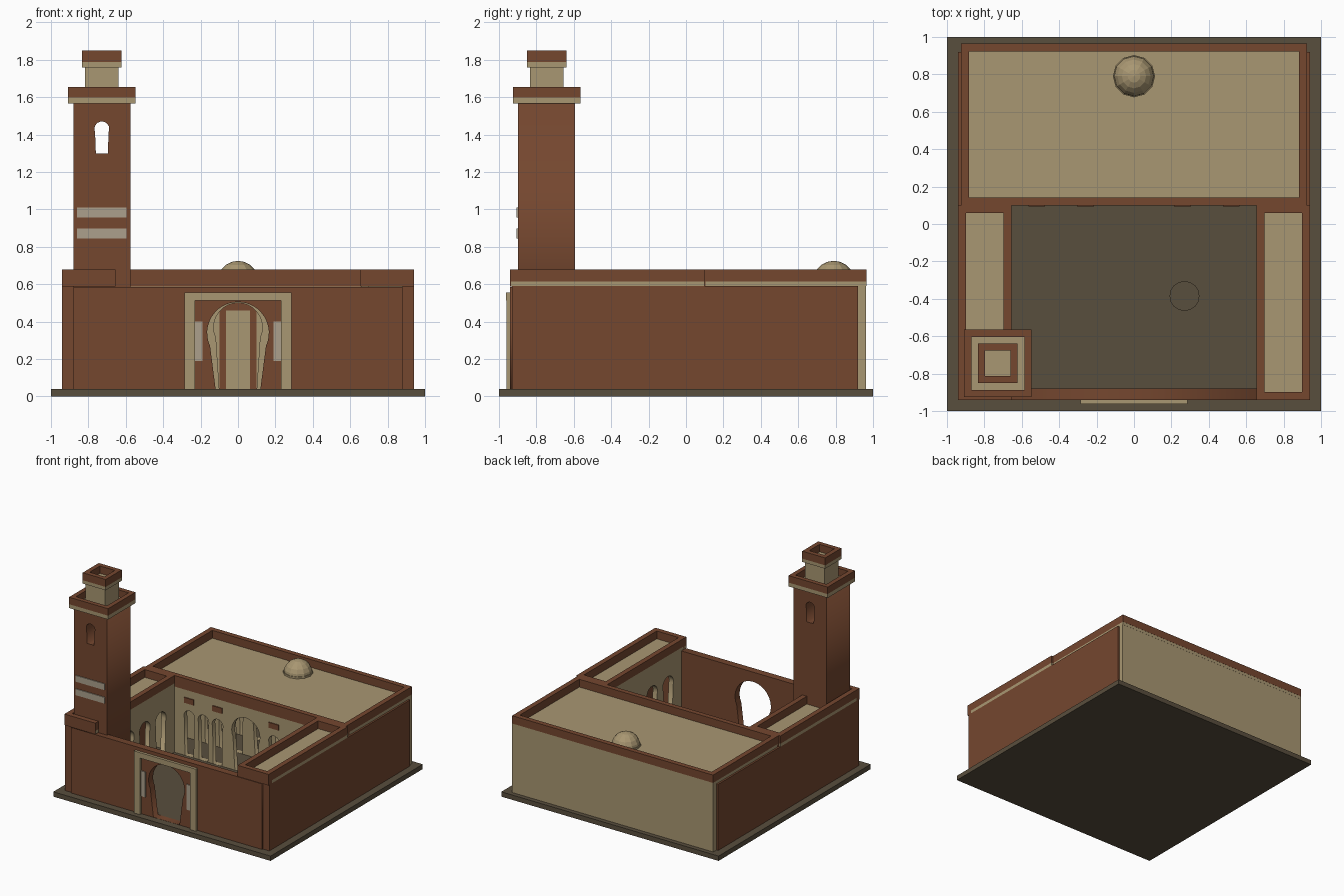
import bpy, bmesh, math
from mathutils import Matrix

if "Cube" in bpy.data.objects:
    bpy.data.objects.remove(bpy.data.objects["Cube"])


def material(name, rgb):
    m = bpy.data.materials.new(name)
    lin = [((c / 255 + 0.055) / 1.055) ** 2.4 for c in rgb]
    m.diffuse_color = (*lin, 1)
    m.use_nodes = True
    m.node_tree.nodes["Principled BSDF"].inputs["Base Color"].default_value = m.diffuse_color
    return m


BROWN = material("terracotta", (117, 71, 47))
TAN = material("sandstone", (169, 151, 114))
DARK = material("dark_paving", (89, 78, 61))
GREY = material("pale_tile", (172, 160, 140))


def finish(name, bm, mat):
    bmesh.ops.recalc_face_normals(bm, faces=bm.faces)
    me = bpy.data.meshes.new(name)
    bm.to_mesh(me)
    bm.free()
    me.materials.append(mat)
    ob = bpy.data.objects.new(name, me)
    bpy.context.collection.objects.link(ob)
    return ob


def boxes(name, mat, bounds):
    """One object from boxes given as x0, x1, y0, y1, z0, z1."""
    bm = bmesh.new()
    for b in bounds:
        lo, hi = [min(b[i:i + 2]) for i in (0, 2, 4)], [max(b[i:i + 2]) for i in (0, 2, 4)]
        size = [h - l for l, h in zip(lo, hi)]
        mid = [(h + l) / 2 for l, h in zip(lo, hi)]
        bmesh.ops.create_cube(bm, size=1, matrix=Matrix.Translation(mid) @ Matrix.Diagonal((*size, 1)))
    return finish(name, bm, mat)


def ring(name, x0, x1, y0, y1, z0, z1, t, front_z=None):
    """Parapet of four beams; the front beam may reach lower."""
    fz = z0 if front_z is None else front_z
    boxes(name, BROWN, [(x0, x1, y0, y0 + t, fz, z1), (x0, x1, y1 - t, y1, z0, z1),
                        (x0, x0 + t, y0 + t, y1 - t, z0, z1), (x1 - t, x1, y0 + t, y1 - t, z0, z1)])


def horseshoe(u, base, w, cz, r, n=18):
    """Horseshoe arch outline with foot half-width w."""
    a0 = math.radians(-25)
    a1 = math.pi - a0
    arc = [(u + r * math.cos(a0 + (a1 - a0) * i / n), cz + r * math.sin(a0 + (a1 - a0) * i / n))
           for i in range(n + 1)]
    return [(u + w, base)] + arc + [(u - w, base)]


def panel(name, mat, u0, u1, z0, z1, holes, d0, d1, along_y=False):
    """Upright wall with openings, between depths d0 and d1."""
    cu = bpy.data.curves.new(name, 'CURVE')
    cu.dimensions = '2D'
    cu.fill_mode = 'BOTH'
    cu.extrude = (d1 - d0) / 2
    for pts in [[(u0, z0), (u1, z0), (u1, z1), (u0, z1)]] + holes:
        sp = cu.splines.new('POLY')
        sp.points.add(len(pts) - 1)
        for p, (u, z) in zip(sp.points, pts):
            p.co = (u, z, 0, 1)
        sp.use_cyclic_u = True
    tmp = bpy.data.objects.new(name + "_curve", cu)
    bpy.context.collection.objects.link(tmp)
    dg = bpy.context.evaluated_depsgraph_get()
    me = bpy.data.meshes.new_from_object(tmp.evaluated_get(dg))
    bm = bmesh.new()
    bm.from_mesh(me)
    bpy.data.objects.remove(tmp)
    bpy.data.meshes.remove(me)
    bmesh.ops.remove_doubles(bm, verts=bm.verts, dist=1e-5)
    mid = (d0 + d1) / 2
    rot = Matrix.Rotation(math.pi / 2, 4, 'X')
    if along_y:
        rot = Matrix.Translation((mid, 0, 0)) @ Matrix.Rotation(math.pi / 2, 4, 'Z') @ rot
    else:
        rot = Matrix.Translation((0, mid, 0)) @ rot
    bmesh.ops.transform(bm, matrix=rot, verts=bm.verts)
    return finish(name, bm, mat)


# Ground slab and courtyard basin
boxes("base_slab", DARK, [(-1, 1, -1, 1, 0, 0.04)])
bm = bmesh.new()
bmesh.ops.create_cone(bm, cap_ends=True, segments=16, radius1=0.08, radius2=0.08, depth=0.03,
                      matrix=Matrix.Translation((0.27, -0.385, 0.05)))
finish("courtyard_basin", bm, DARK)

# Outer walls
panel("front_wall", BROWN, -0.88, 0.88, 0.02, 0.585, [horseshoe(0, 0.041, 0.12, 0.34, 0.165, 24)], -0.94, -0.88)
boxes("side_walls", BROWN, [(s * 0.88, s * 0.94, -0.93, 0.92, 0.04, 0.59) for s in (-1, 1)])
boxes("back_wall", TAN, [(-0.925, 0.925, 0.9, 0.963, 0.04, 0.59)])

# Entrance surround
boxes("portal_frame", TAN, [(s * 0.23, s * 0.285, -0.96, -0.94, 0.04, 0.512) for s in (-1, 1)]
      + [(-0.285, 0.285, -0.962, -0.94, 0.512, 0.557)])
boxes("portal_tiles", GREY, [(s * 0.19, s * 0.232, -0.948, -0.94, 0.19, 0.40) for s in (-1, 1)])

# Hall arcades, the first one facing the courtyard
hall_arches = [horseshoe(0, 0.041, 0.10, 0.37, 0.13)]
hall_arches += [horseshoe(s * u, 0.041, 0.04, 0.37, 0.05, 12) for s in (-1, 1) for u in (0.26, 0.39, 0.52)]
for i, y in enumerate((0.102, 0.37, 0.64)):
    panel(f"hall_arcade_{i + 1}", TAN, -0.88, 0.88, 0.02, 0.59, hall_arches, y, y + 0.04)
boxes("hall_wall_blocks", BROWN, [(u - 0.045, u + 0.045, 0.094, 0.102, 0.48, 0.525)
                                  for u in (-0.52, -0.26, 0.26, 0.52)])

# Prayer niche on the rear wall
boxes("niche_surround", BROWN, [(-0.1, 0.1, 0.892, 0.9, 0.04, 0.5)])
panel("niche", TAN, -0.065, 0.065, 0.04, 0.46, [], 0.885, 0.892)

# Hall roof, parapet and dome
boxes("hall_roof", TAN, [(-0.925, 0.925, 0.105, 0.964, 0.59, 0.615)])
ring("hall_parapet", -0.925, 0.925, 0.1, 0.965, 0.615, 0.68, 0.042, 0.588)
bm = bmesh.new()
bmesh.ops.create_uvsphere(bm, u_segments=12, v_segments=10, radius=0.11)
bmesh.ops.bisect_plane(bm, geom=bm.verts[:] + bm.edges[:] + bm.faces[:], plane_co=(0, 0, 0),
                       plane_no=(0, 0, 1), clear_inner=True)
bmesh.ops.translate(bm, vec=(0, 0.79, 0.615), verts=bm.verts)
bmesh.ops.create_cone(bm, cap_ends=True, segments=12, radius1=0.113, radius2=0.113, depth=0.02,
                      matrix=Matrix.Translation((0, 0.79, 0.62)))
finish("dome", bm, TAN)

# Side wings: arcade, roof and parapet
wing_arches = [horseshoe(y, 0.041, 0.055, 0.37, 0.07, 14) for y in (-0.705, -0.495, -0.285, -0.075)]
for side, s in (("left", -1), ("right", 1)):
    a, b = sorted((s * 0.658, s * 0.70))
    panel(side + "_wing_arcade", TAN, -0.885, 0.103, 0.02, 0.59, wing_arches, a, b, True)
    a, b = sorted((s * 0.655, s * 0.94))
    boxes(side + "_wing_roof", TAN, [(a, b, -0.935, 0.1, 0.59, 0.615)])
    ring(side + "_wing_parapet", a, b, -0.94, 0.1, 0.615, 0.68, 0.042, 0.588)

# Tower shaft with a keyhole window running through it
TX, TY = -0.728, -0.745
panel("tower_shaft", BROWN, -0.88, -0.575, 0.04, 1.565,
      [horseshoe(TX, 1.30, 0.032, 1.43, 0.04, 14)], -0.898, -0.593)
boxes("tower_tile_bands", GREY, [(-0.862, -0.595, -0.905, -0.898, z, z + 0.052) for z in (0.845, 0.957)])


# Tower galleries: tan floor below a brown parapet
def gallery(name, h, z0, z1, z2, t):
    boxes(name + "_floor", TAN, [(TX - h, TX + h, TY - h, TY + h, z0, z1)])
    ring(name + "_parapet", TX - h, TX + h, TY - h, TY + h, z1, z2, t)


gallery("tower_gallery", 0.18, 1.565, 1.597, 1.655, 0.038)
boxes("tower_lantern", TAN, [(TX - 0.09, TX + 0.09, TY - 0.09, TY + 0.09, 1.597, 1.76)])
gallery("lantern_cap", 0.106, 1.76, 1.788, 1.85, 0.038)
